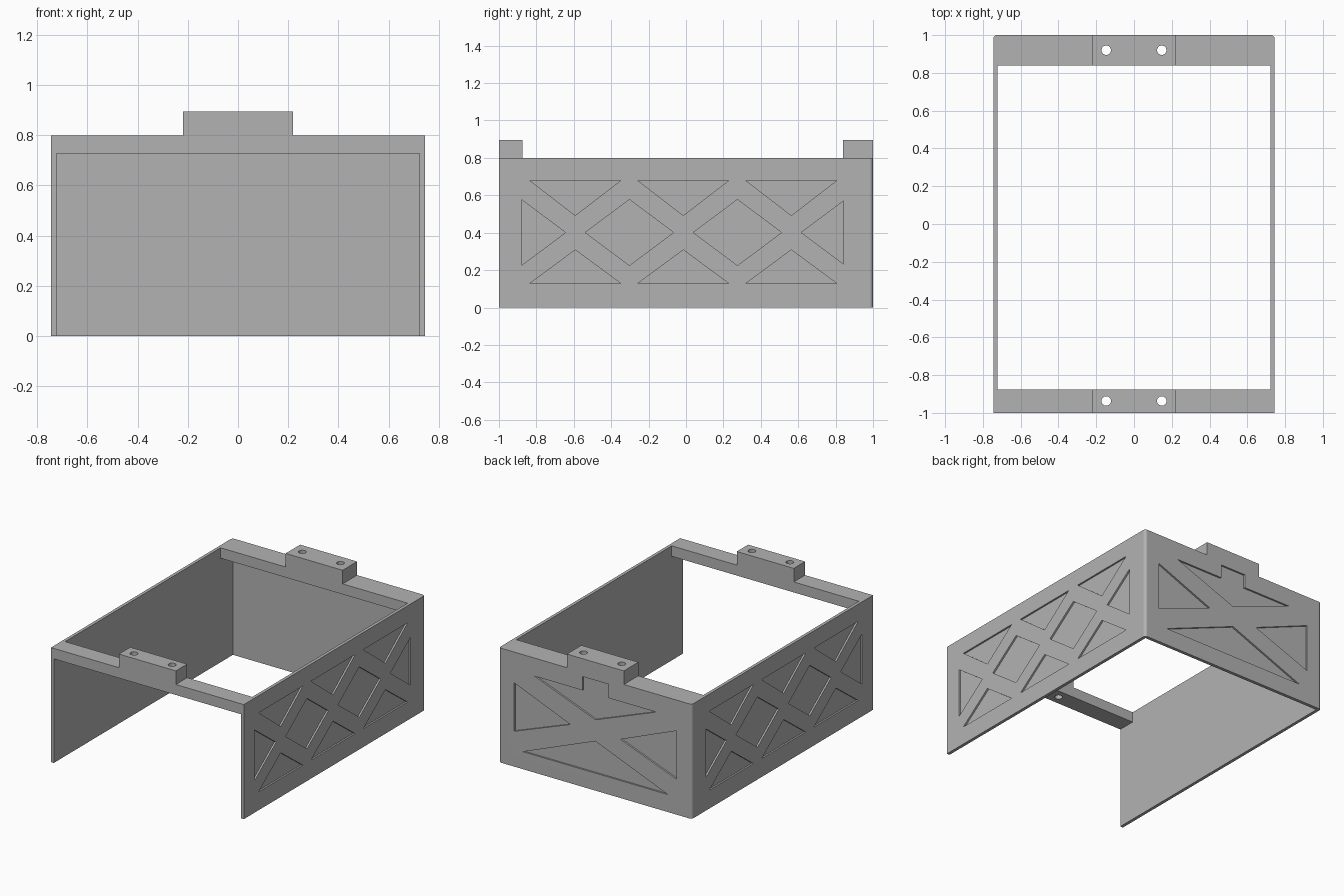
import bpy, bmesh, math
from mathutils import Vector

if "Cube" in bpy.data.objects:
    bpy.data.objects.remove(bpy.data.objects["Cube"], do_unlink=True)

HALF_W, INNER_W = 0.745, 0.723      # outer and inner half width
WALL_H, RAIL_Z, TAB_Z = 0.80, 0.727, 0.895
TAB_W = 0.22
BACK_IN = 0.977                     # inner face of the back wall
DEPTH = 0.012                       # depth of the engraved panels
CORNER = 0.02

grey = bpy.data.materials.new("plain_grey")
grey.use_nodes = True
grey.diffuse_color = (0.45, 0.45, 0.45, 1)
grey.node_tree.nodes["Principled BSDF"].inputs["Base Color"].default_value = (0.45, 0.45, 0.45, 1)


def prism(bm, points, sweep):
    """Extrude a closed 3D outline along a vector into a solid."""
    base = bm.faces.new([bm.verts.new(p) for p in points])
    top = bmesh.ops.extrude_face_region(bm, geom=[base], use_keep_orig=True)["geom"]
    bmesh.ops.translate(bm, verts=[v for v in top if isinstance(v, bmesh.types.BMVert)],
                        vec=Vector(sweep))


def finish(bm, name):
    bmesh.ops.recalc_face_normals(bm, faces=bm.faces)
    mesh = bpy.data.meshes.new(name)
    bm.to_mesh(mesh)
    bm.free()
    mesh.materials.append(grey)
    obj = bpy.data.objects.new(name, mesh)
    bpy.context.collection.objects.link(obj)
    return obj


def combine(target, other, operation):
    mod = target.modifiers.new(operation.title(), 'BOOLEAN')
    mod.operation, mod.object, mod.solver = operation, other, 'EXACT'
    bpy.context.view_layer.objects.active = target
    bpy.ops.object.modifier_apply(modifier=mod.name)
    bpy.data.objects.remove(other, do_unlink=True)


# U-shaped wall: two sides and a back with rounded outer corners
arc = [(HALF_W - CORNER + CORNER * math.cos(a), 1 - CORNER + CORNER * math.sin(a))
       for a in (math.radians(90 * i / 8) for i in range(9))]
half = [(INNER_W, BACK_IN), (INNER_W, -1), (HALF_W, -1)] + arc
outline = half + [(-x, y) for x, y in reversed(half)]
bm = bmesh.new()
prism(bm, [(x, y, 0) for x, y in outline], (0, 0, WALL_H))
frame = finish(bm, "enclosure_frame")

# Top rails with raised mounting tabs
rail_half = [(INNER_W, RAIL_Z), (INNER_W, WALL_H), (TAB_W, WALL_H), (TAB_W, TAB_Z)]
rail_profile = rail_half + [(-x, z) for x, z in reversed(rail_half)]
for name, y0, y1 in (("front_rail", -1, -0.875), ("back_rail", 0.84, 1)):
    bm = bmesh.new()
    prism(bm, [(x, y0, z) for x, z in rail_profile], (0, y1 - y0, 0))
    combine(frame, finish(bm, name), 'UNION')

# Lattice of the side panels: triangles above and below, diamonds between
PITCH = 0.5775
shapes = []
for i in range(3):
    c = -0.592 + PITCH * i
    for base, tip in ((0.68, 0.492), (0.128, 0.308)):
        shapes.append([(c - 0.244, base), (c + 0.244, base), (c, tip)])
for i in range(4):
    c, mid, w, h = -0.88 + PITCH * i, 0.401, 0.236, 0.176
    if i == 0:
        shapes.append([(c, mid - h), (c + w, mid), (c, mid + h)])
    elif i == 3:
        edge = 0.842
        rise = h * (1 - (c - edge) / w)
        shapes.append([(edge, mid - rise), (edge, mid + rise), (c - w, mid)])
    else:
        shapes.append([(c - w, mid), (c, mid - h), (c + w, mid), (c, mid + h)])

bm = bmesh.new()
for side in (-1, 1):
    for shape in shapes:
        prism(bm, [(side * (HALF_W - DEPTH), y, z) for y, z in shape], (side * 0.1, 0, 0))

# Crossed-brace recesses of the back panel
upper = [(0.47, 0.674), (0.1, 0.674), (0.1, 0.77)]
back_shapes = [
    upper + [(-x, z) for x, z in reversed(upper)] + [(0, 0.495)],
    [(0.56, 0.122), (-0.56, 0.122), (0, 0.345)],
]
for s in (-1, 1):
    back_shapes.append([(s * 0.627, 0.585), (s * 0.627, 0.247), (s * 0.194, 0.41)])
for shape in back_shapes:
    prism(bm, [(x, 1 - DEPTH, z) for x, z in shape], (0, 0.1, 0))

# Screw holes through the tabs
for hx in (-0.147, 0.147):
    for hy in (-0.937, 0.92):
        ring = [(hx + 0.025 * math.cos(a), hy + 0.025 * math.sin(a), 0.65)
                for a in (math.tau * i / 32 for i in range(32))]
        prism(bm, ring, (0, 0, 0.35))
combine(frame, finish(bm, "recess_cutter"), 'DIFFERENCE')

# Smooth the rounded corners and holes, keep everything else crisp
bpy.ops.object.select_all(action='DESELECT')
frame.select_set(True)
bpy.context.view_layer.objects.active = frame
bpy.ops.object.shade_smooth_by_angle(angle=math.radians(30))
weighted = frame.modifiers.new("Weighted Normals", 'WEIGHTED_NORMAL')
weighted.keep_sharp = True
